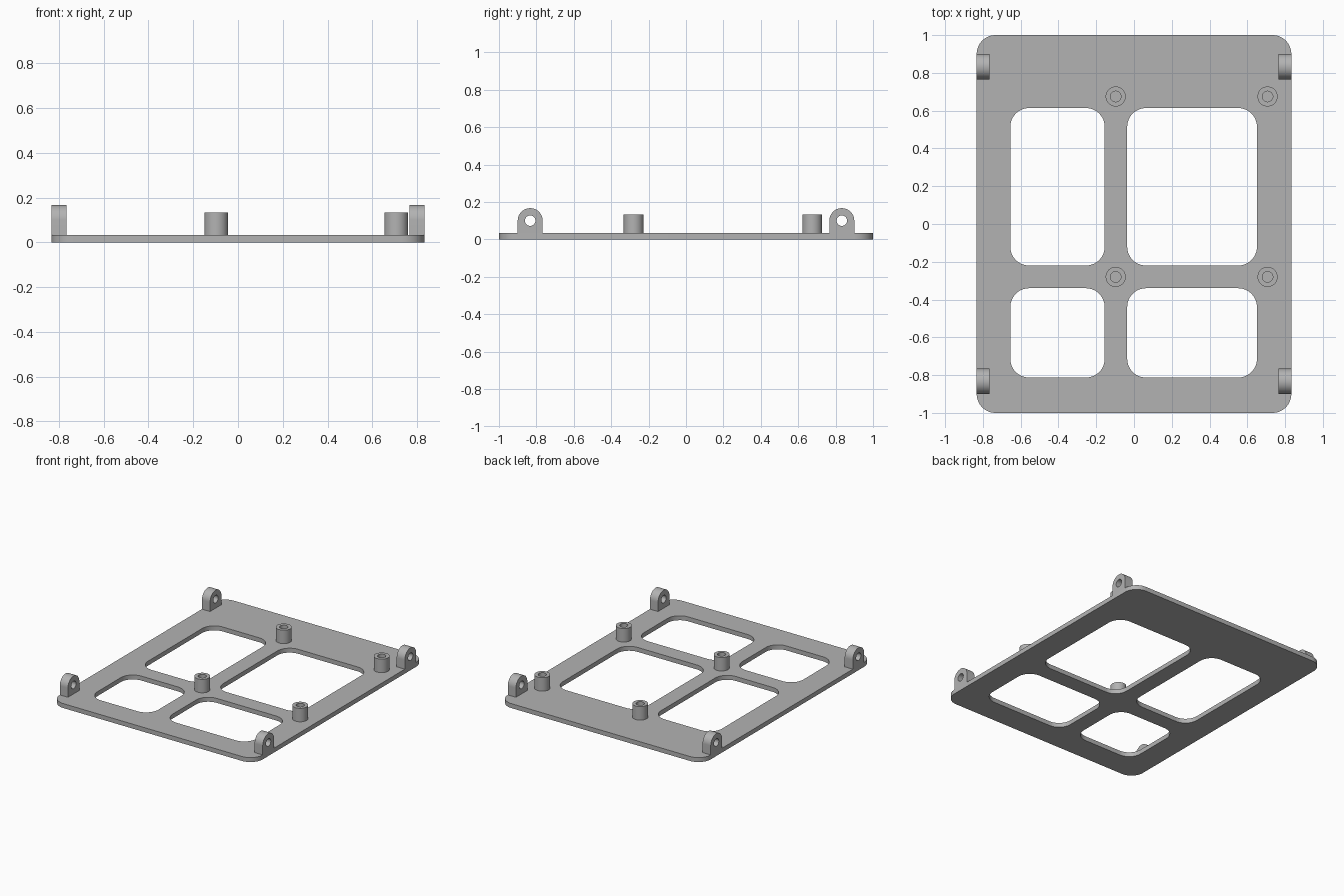
import bpy, bmesh
from math import sin, cos, pi, radians
from mathutils import Matrix, Vector

cube = bpy.data.objects.get("Cube")
if cube:
    bpy.data.objects.remove(cube, do_unlink=True)

grey = bpy.data.materials.new("plain_grey")
grey.use_nodes = True
grey.diffuse_color = (0.45, 0.45, 0.45, 1)
grey.node_tree.nodes["Principled BSDF"].inputs["Base Color"].default_value = grey.diffuse_color


def arc(cx, cy, r, start, end, steps):
    return [(cx + r * cos(start + (end - start) * i / steps),
             cy + r * sin(start + (end - start) * i / steps)) for i in range(steps + 1)]


def circle(cx, cy, r):
    return arc(cx, cy, r, 0, 2 * pi, 48)[:-1]


def rounded_rect(x0, x1, y0, y1, r):
    corners = [(x1 - r, y1 - r), (x0 + r, y1 - r), (x0 + r, y0 + r), (x1 - r, y0 + r)]
    points = []
    for i, (cx, cy) in enumerate(corners):
        points += arc(cx, cy, r, i * pi / 2, (i + 1) * pi / 2, 12)
    return points


def extrude_outline(name, loops, depth, matrix):
    """Fill an outline with its holes, and extrude it along local z."""
    bm = bmesh.new()
    for loop in loops:
        verts = [bm.verts.new((x, y, 0)) for x, y in loop]
        for a, b in zip(verts, verts[1:] + verts[:1]):
            bm.edges.new((a, b))
    bmesh.ops.triangle_fill(bm, edges=bm.edges[:], use_beauty=True, normal=Vector((0, 0, 1)))
    region = bmesh.ops.extrude_face_region(bm, geom=bm.faces[:], use_keep_orig=True)
    top = [g for g in region["geom"] if isinstance(g, bmesh.types.BMVert)]
    bmesh.ops.translate(bm, verts=top, vec=(0, 0, depth))
    bmesh.ops.recalc_face_normals(bm, faces=bm.faces[:])
    mesh = bpy.data.meshes.new(name)
    bm.to_mesh(mesh)
    bm.free()
    mesh.materials.append(grey)
    obj = bpy.data.objects.new(name, mesh)
    obj.matrix_world = matrix
    bpy.context.collection.objects.link(obj)
    bpy.ops.object.select_all(action='DESELECT')
    obj.select_set(True)
    bpy.context.view_layer.objects.active = obj
    bpy.ops.object.shade_smooth_by_angle(angle=radians(30))
    return obj


HALF_X, THICK = 0.833, 0.033

# Base plate with four rounded windows
outline = [rounded_rect(-HALF_X, HALF_X, -1, 1, 0.1)]
for x0, x1 in ((-0.655, -0.155), (-0.036, 0.651)):
    for y0, y1 in ((-0.22, 0.614), (-0.813, -0.34)):
        outline.append(rounded_rect(x0, x1, y0, y1, 0.1))
extrude_outline("base_plate", outline, THICK, Matrix())

# Hollow standoff posts
for side, x in (("right", -0.097), ("left", 0.707)):
    for end, y in (("front", -0.28), ("back", 0.675)):
        extrude_outline(f"standoff_{end}_{side}", [circle(0, 0, 0.053), circle(0, 0, 0.028)],
                        0.1, Matrix.Translation((x, y, THICK)))

# Upright round-topped lugs with a cross hole
LUG_R, LUG_Z = 0.0667, 0.1
lug = [arc(0, LUG_Z, LUG_R, 0, pi, 32) + [(-LUG_R, 0), (LUG_R, 0)], circle(0, LUG_Z, 0.028)]
upright = Matrix(((0, 0, 1, 0), (1, 0, 0, 0), (0, 1, 0, 0), (0, 0, 0, 1)))
for side, x in (("right", -HALF_X), ("left", HALF_X - LUG_R)):
    for end, y in (("front", -0.833), ("back", 0.833)):
        extrude_outline(f"lug_{end}_{side}", lug, LUG_R, Matrix.Translation((x, y, 0)) @ upright)
